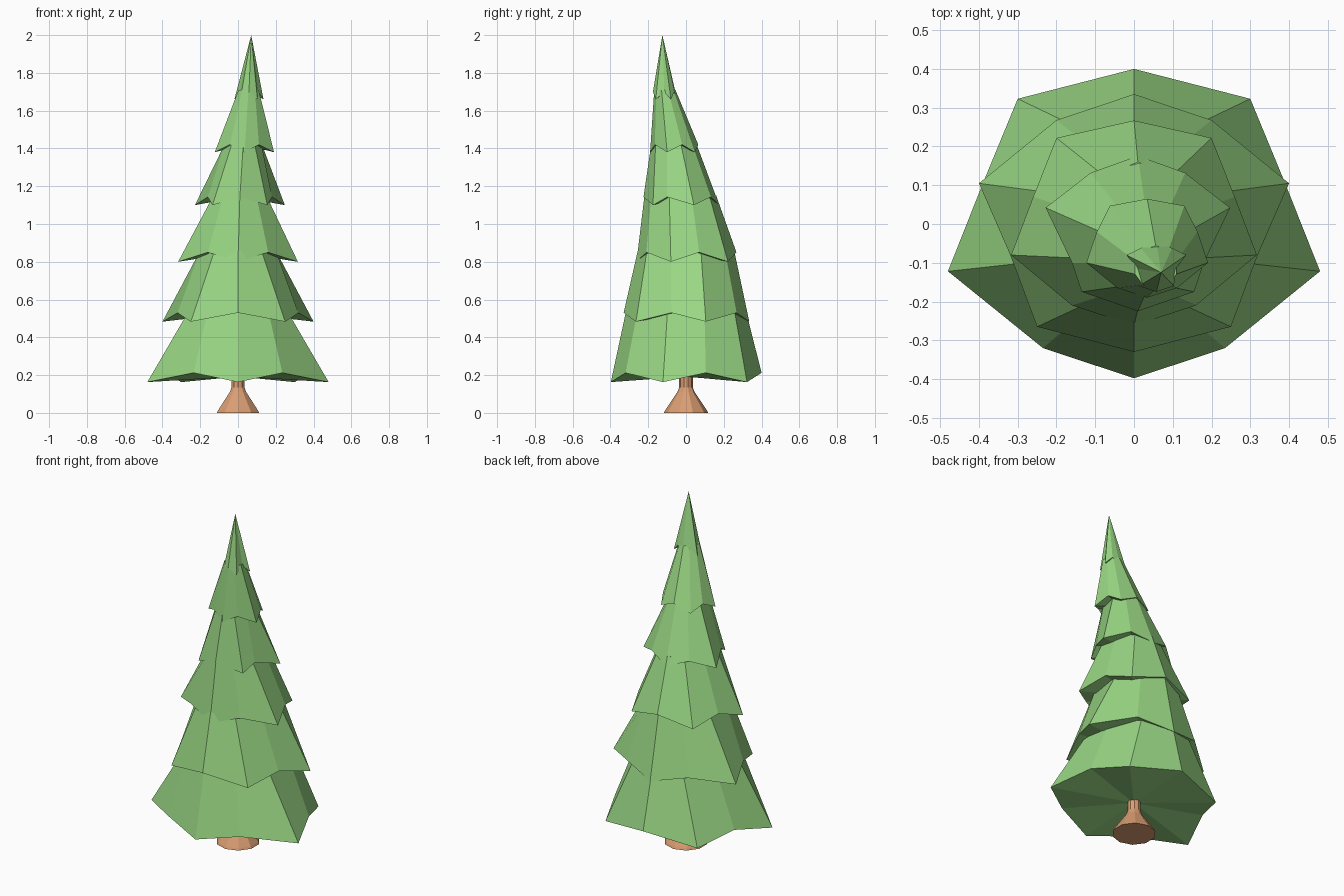
import bpy
from math import cos, sin, radians

if "Cube" in bpy.data.objects:
    bpy.data.objects.remove(bpy.data.objects["Cube"])


def material(name, color):
    m = bpy.data.materials.new(name)
    m.diffuse_color = color
    m.use_nodes = True
    m.node_tree.nodes["Principled BSDF"].inputs["Base Color"].default_value = m.diffuse_color
    return m


def add_object(name, verts, faces, mat):
    me = bpy.data.meshes.new(name)
    me.from_pydata(verts, [], faces)
    me.update()
    me.materials.append(mat)
    ob = bpy.data.objects.new(name, me)
    bpy.context.collection.objects.link(ob)
    return ob


def ellipse(cx, cy, rx, ry, z, n=10):
    return [(cx + rx * cos(radians(-90 + 360 / n * i)),
             cy + ry * sin(radians(-90 + 360 / n * i)), z) for i in range(n)]


def bridge(a, b, n=10):
    return [(a + i, a + (i + 1) % n, b + (i + 1) % n, b + i) for i in range(n)]


green = material("needles", (0.32, 0.68, 0.23, 1))
brown = material("bark", (0.70, 0.34, 0.17, 1))

# Each tier: centre x, half of the jagged hem (front to back, mirrored),
# z at even and odd hem points, then the upper ring (cx, cy, rx, ry, z)
tiers = [
    (0, [(0, -.398), (.235, -.32), (.48, -.122), (.39, .105), (.3, .323), (0, .4)],
     .163, .212, (0, 0, .268, .315, .55)),
    (0, [(0, -.33), (.25, -.265), (.32, -.078), (.4, .105), (.2, .268), (0, .335)],
     .53, .483, (0, 0, .21, .255, .86)),
    (0, [(0, -.262), (.16, -.21), (.317, -.08), (.26, .07), (.2, .222), (0, .267)],
     .80, .85, (.01, -.03, .148, .19, 1.15)),
    (.01, [(0, -.225), (.145, -.175), (.17, -.1), (.238, .042), (.122, .132), (0, .176)],
     1.143, 1.10, (.028, -.065, .1, .118, 1.43)),
    (.034, [(0, -.19), (.077, -.165), (.157, -.1), (.13, -.02), (.096, .047), (0, .065)],
     1.38, 1.42, (.056, -.112, .056, .056, 1.71)),
    (.058, [(0, -.175), (.045, -.16), (.05, -.115), (.077, -.08), (.04, -.062), (0, -.047)],
     1.70, 1.66, None),
]

# Foliage tiers
for k, (cx, half, z_even, z_odd, top) in enumerate(tiers):
    full = half + [(-x, y) for x, y in half[4:0:-1]]
    verts = [(cx + x, y, z_odd if i % 2 else z_even) for i, (x, y) in enumerate(full)]
    yc = sum(y for x, y in full) / 10
    verts.append((cx, yc, max(z_even, z_odd) - (.02 if k == 0 else 0)))
    faces = [((i + 1) % 10, i, 10) for i in range(10)]
    if top:
        verts += ellipse(*top)
        faces += bridge(0, 11) + [tuple(range(11, 21))]
    else:
        verts.append((.07, -.125, 2.0))
        faces += [(i, (i + 1) % 10, 11) for i in range(10)]
    add_object(f"foliage_tier_{k + 1}", verts, faces, green)

# Flared trunk
verts = []
for r, z in [(.118, 0), (.112, .012), (.046, .11), (.036, .135), (.036, .215)]:
    verts += ellipse(0, 0, r, r, z)
faces = [tuple(range(9, -1, -1)), tuple(range(40, 50))]
for j in range(4):
    faces += bridge(j * 10, j * 10 + 10)
add_object("trunk", verts, faces, brown)
